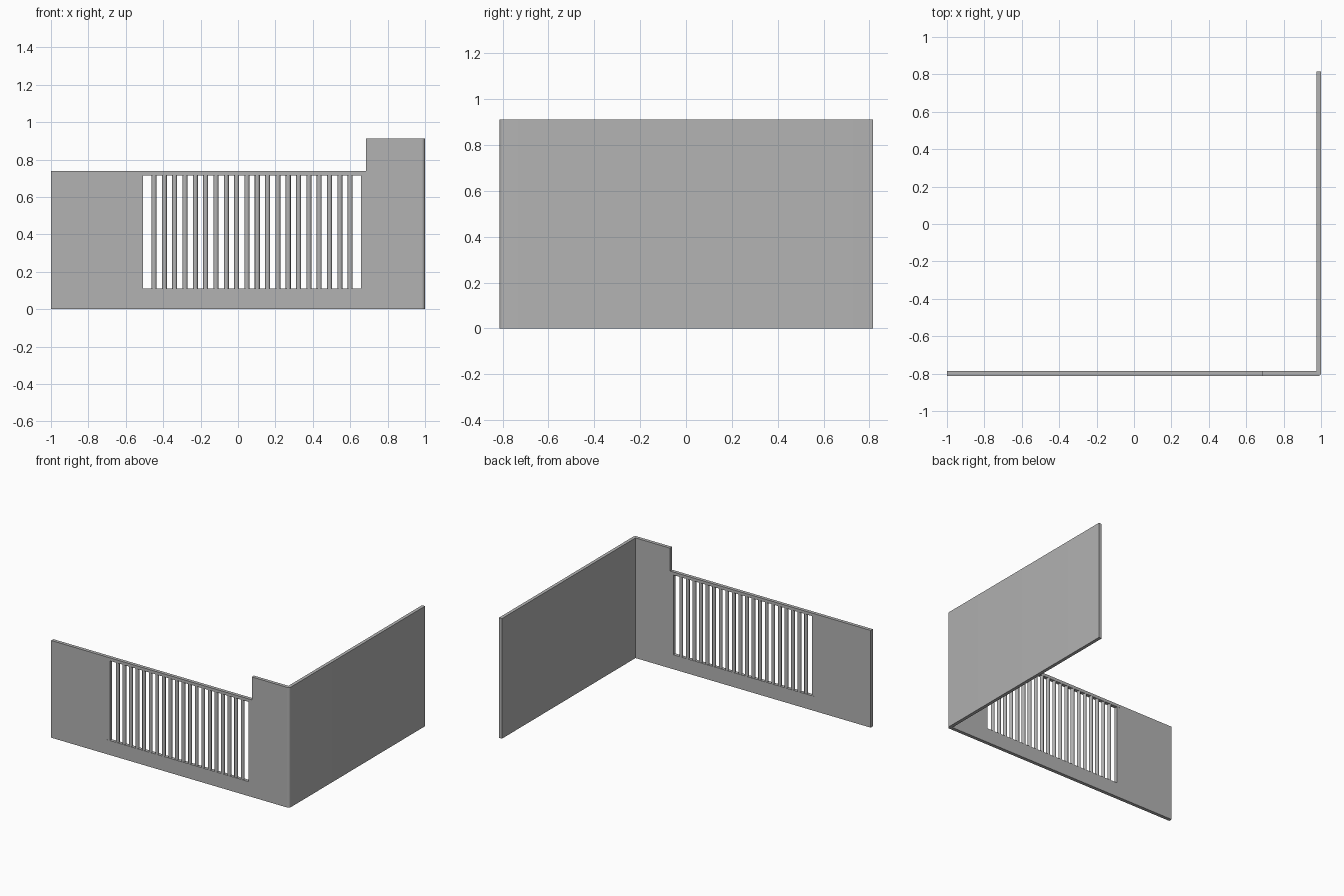
import bpy, bmesh, math

# Remove the default cube only
cube = bpy.data.objects.get("Cube")
if cube:
    bpy.data.objects.remove(cube, do_unlink=True)

grey = bpy.data.materials.new("plain grey")
grey.use_nodes = True
COLOUR = (0.45, 0.45, 0.45, 1)
grey.diffuse_color = COLOUR
grey.node_tree.nodes["Principled BSDF"].inputs["Base Color"].default_value = COLOUR

FRONT, BACK = -0.813, -0.787      # faces of the front wall
MID = (FRONT + BACK) / 2
BASE, RAIL, LOW, HIGH = 0.11, 0.715, 0.738, 0.912
OPEN_L, OPEN_R = -0.535, 0.658    # ends of the barred opening


def prism(name, points, place, depth):
    """Extrude an outline; place maps a 2D point into space."""
    bm = bmesh.new()
    face = bm.faces.new([bm.verts.new(place(*p)) for p in points])
    new = bmesh.ops.extrude_face_region(bm, geom=[face])["geom"]
    bmesh.ops.translate(bm, vec=depth, verts=[v for v in new if isinstance(v, bmesh.types.BMVert)])
    bmesh.ops.recalc_face_normals(bm, faces=bm.faces)
    mesh = bpy.data.meshes.new(name)
    bm.to_mesh(mesh)
    bm.free()
    mesh.materials.append(grey)
    obj = bpy.data.objects.new(name, mesh)
    bpy.context.collection.objects.link(obj)
    return obj


def upright(name, outline, z0, z1):
    return prism(name, outline, lambda x, y: (x, y, z0), (0, 0, z1 - z0))


# Front wall: one stepped panel wrapped around the opening
prism("front_wall",
      [(-1, 0), (0.975, 0), (0.975, HIGH), (0.685, HIGH), (0.685, LOW),
       (OPEN_R, LOW), (OPEN_R, BASE), (OPEN_L, BASE), (OPEN_L, LOW), (-1, LOW)],
      lambda x, z: (x, FRONT, z), (0, BACK - FRONT, 0))

# Top rail above the bars
prism("top_rail", [(OPEN_L, RAIL), (OPEN_R, RAIL), (OPEN_R, LOW), (OPEN_L, LOW)],
      lambda x, z: (x, FRONT, z), (0, BACK - FRONT, 0))

# Side wall with a rounded outer corner
r = 0.018
corner = [(1 - r + r * math.sin(a), FRONT + r - r * math.cos(a))
          for a in (i * math.pi / 12 for i in range(7))]
side = upright("side_wall", [(0.975, 0.815), (0.975, FRONT)] + corner + [(1, 0.815)], 0, HIGH)

# End post and evenly spaced bars
upright("end_post", [(OPEN_L, FRONT + 0.001), (OPEN_L + 0.027, FRONT + 0.001),
                     (OPEN_L + 0.027, BACK - 0.001), (OPEN_L, BACK - 0.001)], BASE, RAIL)
bars = []
for i in range(20):
    x = -0.449 + i * 0.0552
    ring = [(x + 0.0135 * math.cos(a), MID + 0.0128 * math.sin(a))
            for a in (k * math.pi / 6 for k in range(12))]
    bars.append(upright(f"bar_{i + 1}", ring, BASE, RAIL))

# Smooth the rounded parts while keeping their edges sharp
for obj in bars + [side]:
    obj.select_set(True)
bpy.context.view_layer.objects.active = side
bpy.ops.object.shade_smooth_by_angle(angle=math.radians(40))
